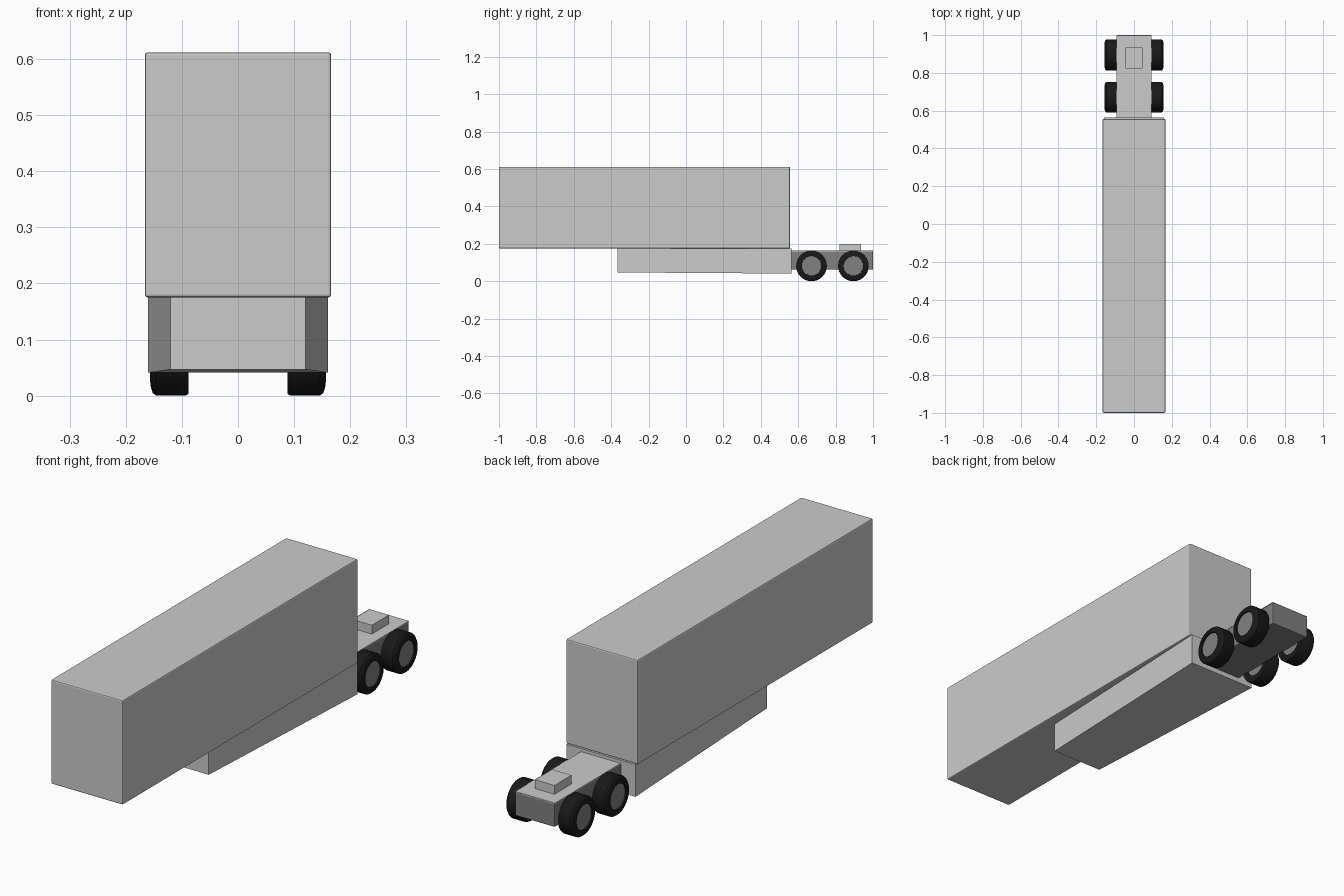
import bpy, bmesh, math
from mathutils import Matrix, Vector

if "Cube" in bpy.data.objects:
    bpy.data.objects.remove(bpy.data.objects["Cube"])


def material(name, v):
    m = bpy.data.materials.new(name)
    m.diffuse_color = (v, v, v, 1)
    m.use_nodes = True
    m.node_tree.nodes["Principled BSDF"].inputs["Base Color"].default_value = m.diffuse_color
    return m


DARK = material("dark_grey", 0.22)
RUBBER = material("rubber", 0.01)


def finish(name, bm, mat=None):
    bmesh.ops.recalc_face_normals(bm, faces=bm.faces)
    me = bpy.data.meshes.new(name)
    bm.to_mesh(me)
    bm.free()
    ob = bpy.data.objects.new(name, me)
    bpy.context.collection.objects.link(ob)
    if mat:
        me.materials.append(mat)
    return ob


def block(name, half_x, y, z, mat=None, bevel=0):
    bm = bmesh.new()
    bmesh.ops.create_cube(bm, size=1)
    for v in bm.verts:
        v.co = (v.co.x * 2 * half_x, y[v.co.y > 0], z[v.co.z > 0])
    ob = finish(name, bm, mat)
    if bevel:
        b = ob.modifiers.new("bevel", 'BEVEL')
        b.width, b.segments = bevel, 2
    return ob


def lathe(name, profile, side, y, z, mat):
    """Spin (radius, x) points around the x axis, then place on one side."""
    bm = bmesh.new()
    vs = [bm.verts.new((x, 0, r)) for r, x in profile]
    es = [bm.edges.new(p) for p in zip(vs, vs[1:])]
    bmesh.ops.spin(bm, geom=vs + es, cent=(0, 0, 0), axis=(1, 0, 0),
                   angle=math.tau, steps=32, use_duplicate=False)
    bmesh.ops.remove_doubles(bm, verts=bm.verts, dist=1e-5)
    for v in bm.verts:
        v.co = (v.co.x * side, v.co.y + y, v.co.z + z)
    ob = finish(name, bm, mat)
    bpy.context.view_layer.objects.active = ob
    ob.select_set(True)
    bpy.ops.object.shade_smooth_by_angle(angle=math.radians(30))
    ob.select_set(False)
    return ob


# Cargo box
block("cargo_box", 0.166, (-1.0, 0.556), (0.175, 0.612), bevel=0.005)

# Lower skirt body, narrower and shallower towards the front
skirt = block("lower_skirt", 0.16, (-0.365, 0.563), (0.041, 0.176))
for v in skirt.data.vertices:
    if v.co.y < 0:
        v.co.x *= 0.75
        if v.co.z < 0.1:
            v.co.z = 0.047

# Rear chassis with deck plate and raised block
block("chassis", 0.092, (0.55, 1.0), (0.062, 0.161), DARK, bevel=0.004)
block("deck_plate", 0.092, (0.56, 0.999), (0.160, 0.163))
block("deck_block", 0.045, (0.822, 0.935), (0.16, 0.2))

# Wheels and axles
R = 0.082
TYRE = [(0.052, 0.148), (0.053, 0.157), (0.066, 0.1555), (0.077, 0.152),
        (R, 0.146), (R, 0.094), (0.079, 0.088), (0.053, 0.088), (0.052, 0.096)]
HUB = [(0, 0.151), (0.0525, 0.151), (0.0525, 0.093), (0, 0.093)]
for label, y in (("front", 0.671), ("rear", 0.895)):
    for word, side in (("left", -1), ("right", 1)):
        lathe(f"{label}_{word}_tyre", TYRE, side, y, R, RUBBER)
        lathe(f"{label}_{word}_hub", HUB, side, y, R, DARK)
    lathe(f"{label}_axle", [(0, -0.1), (0.015, -0.1), (0.015, 0.1), (0, 0.1)],
          1, y, R, DARK)
